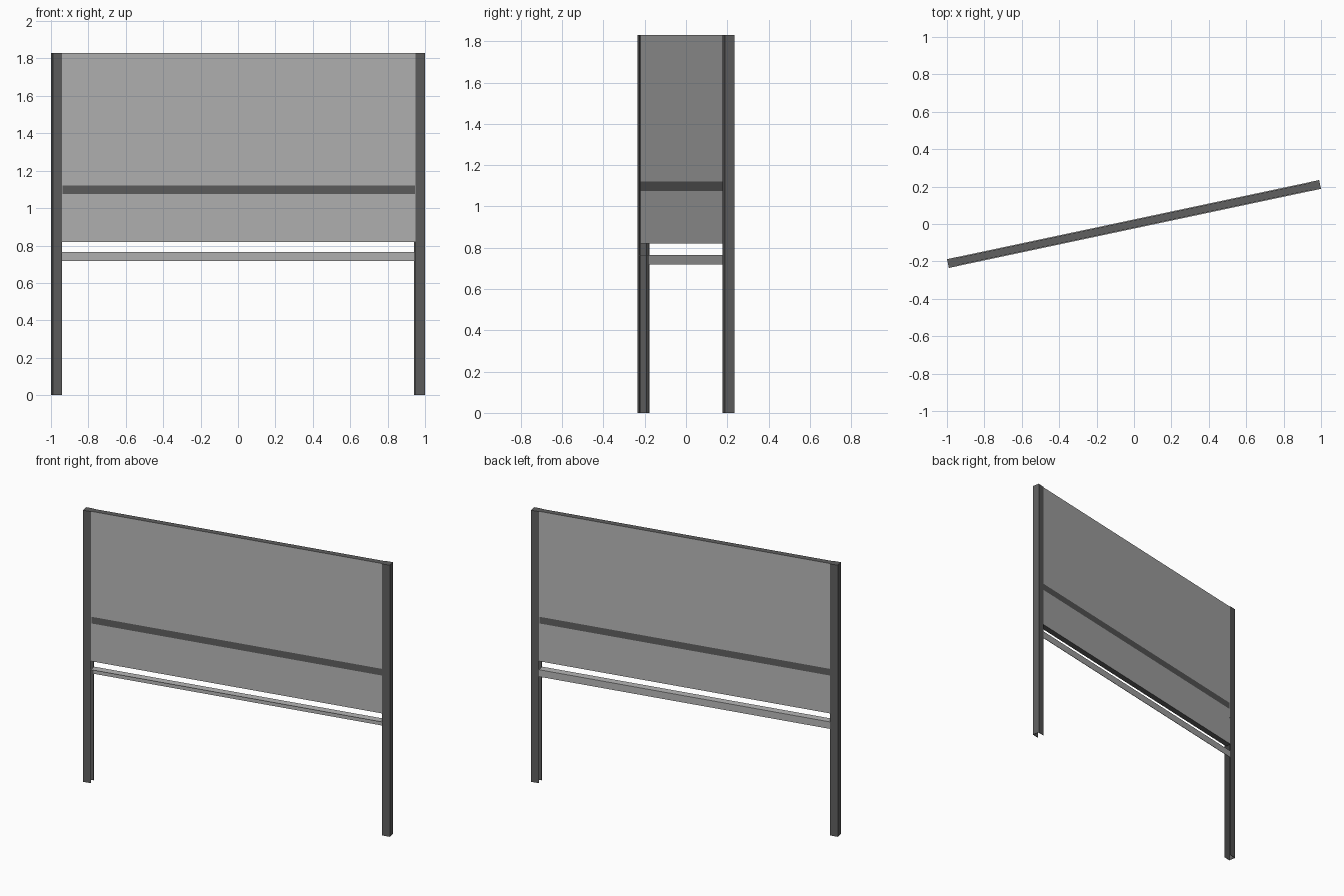
import bpy, bmesh, math
from mathutils import Matrix

if "Cube" in bpy.data.objects:
    bpy.data.objects.remove(bpy.data.objects["Cube"])

ROT = Matrix.Rotation(math.radians(12), 4, 'Z')   # whole stand is turned about z
L, W, T = 1.017, 0.051, 0.024                     # half length, post width, half depth
H, WALL = 1.83, 0.003
INNER = L - W


def material(name, v):
    m = bpy.data.materials.new(name)
    m.diffuse_color = (v, v, v, 1)
    m.use_nodes = True
    m.node_tree.nodes["Principled BSDF"].inputs["Base Color"].default_value = m.diffuse_color
    return m


dark = material("dark grey metal", 0.115)
light = material("light grey board", 0.47)


def prism(name, pts, axis, a, b, mats):
    """Extrude a closed profile along x (pts = y,z) or z (pts = x,y)."""
    bm = bmesh.new()
    def co(p, t):
        return (t, p[0], p[1]) if axis == 'X' else (p[0], p[1], t)
    face = bm.faces.new([bm.verts.new(co(p, a)) for p in pts])
    ext = bmesh.ops.extrude_face_region(bm, geom=[face])
    shift = (b - a, 0, 0) if axis == 'X' else (0, 0, b - a)
    bmesh.ops.translate(bm, vec=shift,
                        verts=[v for v in ext['geom'] if isinstance(v, bmesh.types.BMVert)])
    bmesh.ops.recalc_face_normals(bm, faces=bm.faces)
    # second material goes on upward and downward faces
    if len(mats) > 1:
        for f in bm.faces:
            f.material_index = 1 if abs(f.normal.z) > 0.5 else 0
    bmesh.ops.transform(bm, matrix=ROT, verts=bm.verts)
    me = bpy.data.meshes.new(name)
    bm.to_mesh(me)
    bm.free()
    for m in mats:
        me.materials.append(m)
    ob = bpy.data.objects.new(name, me)
    bpy.context.collection.objects.link(ob)
    return ob


def rect(x0, x1, y0, y1):
    return [(x0, y0), (x1, y0), (x1, y1), (x0, y1)]


for s, side in ((-1, "left"), (1, "right")):
    # channel post, open towards the board
    u = [(INNER, -T), (L, -T), (L, T), (INNER, T), (INNER, T - WALL),
         (L - WALL, T - WALL), (L - WALL, -T + WALL), (INNER, -T + WALL)]
    prism(side + "_post", [(s * x, y) for x, y in u], 'Z', 0, H - 0.003, [dark])
    # closed post top
    prism(side + "_post_cap", rect(s * INNER, s * L, -T, T), 'Z', H - 0.003, H, [dark])
    # gasket strips between board and channel walls
    for k, face in ((-1, "front"), (1, "back")):
        prism(side + "_" + face + "_gasket",
              rect(s * (INNER - 0.003), s * (INNER + 0.01), k * 0.0195, k * 0.021),
              'Z', 1.01, H - 0.003, [light])

# board with dark top and bottom edges, split by the cross bar
E = INNER + 0.012
prism("lower_board", rect(-0.0195, 0.0195, 0.82, 1.075), 'X', -E, E, [light, dark])
prism("cross_bar", rect(-0.0195, 0.0195, 1.075, 1.12), 'X', -E, E, [dark])
prism("upper_board", rect(-0.0195, 0.0195, 1.12, H), 'X', -E, E, [light, dark])

# angle rail: flat leg on top, upright leg at the back
prism("angle_rail", [(-T, 0.765), (-T, 0.762), (T - WALL, 0.762), (T - WALL, 0.718),
                     (T, 0.718), (T, 0.765)], 'X', -INNER, INNER, [light])
